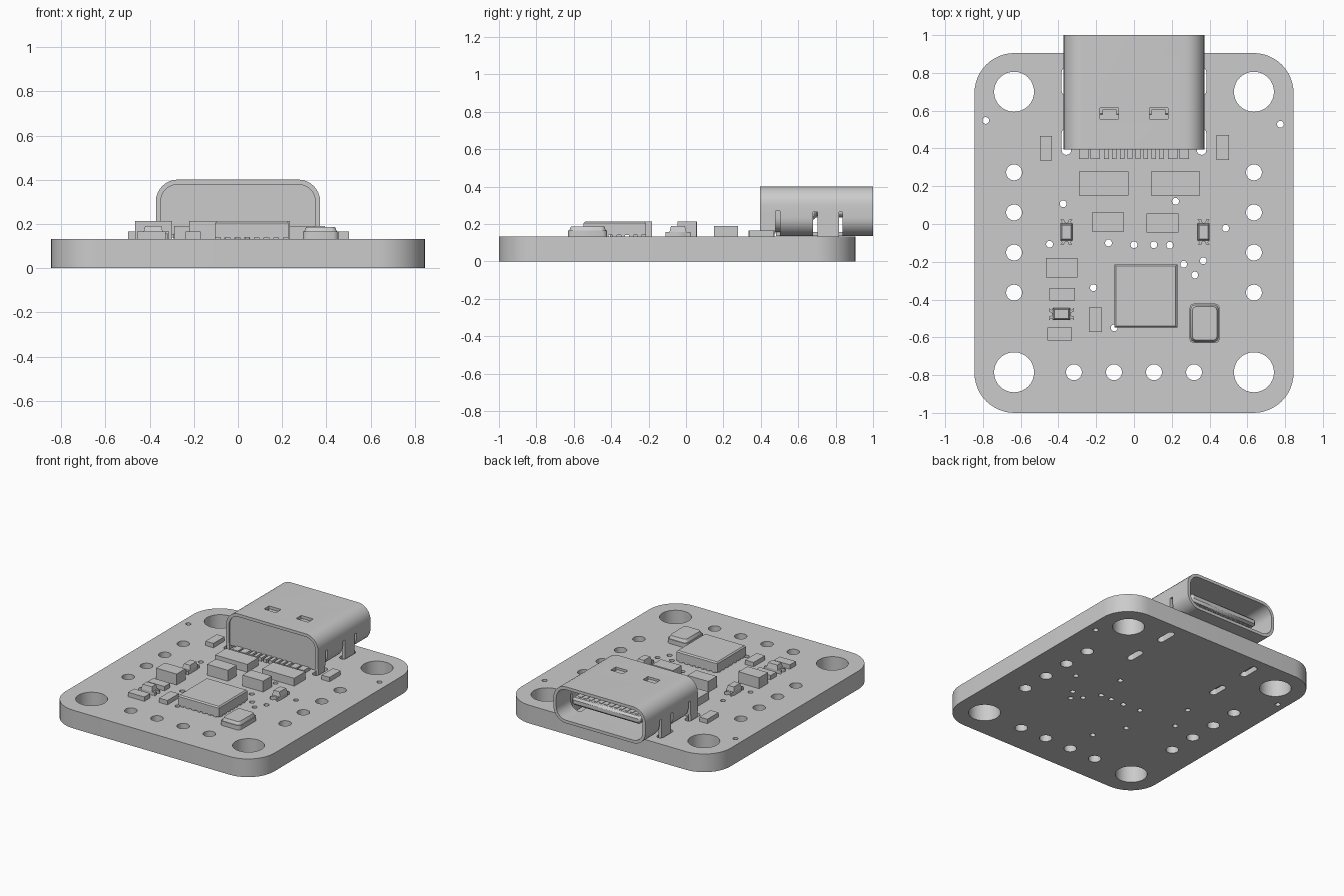
import bpy, bmesh, math
from mathutils import Matrix

cube = bpy.data.objects.get("Cube")
if cube:
    bpy.data.objects.remove(cube, do_unlink=True)

grey = bpy.data.materials.new("plain grey")
grey.use_nodes = True
grey.diffuse_color = (0.6, 0.6, 0.6, 1)
grey.node_tree.nodes["Principled BSDF"].inputs["Base Color"].default_value = (0.6, 0.6, 0.6, 1)

TOP = 0.133                      # upper face of the board


def finish(name, bm):
    """Turn a bmesh into a shaded grey object."""
    mesh = bpy.data.meshes.new(name)
    bmesh.ops.recalc_face_normals(bm, faces=bm.faces)
    bm.to_mesh(mesh)
    bm.free()
    ob = bpy.data.objects.new(name, mesh)
    bpy.context.collection.objects.link(ob)
    mesh.materials.append(grey)
    return ob


def add_box(bm, x, y, z, taper=0.0):
    """Box from (min, max) ranges; taper pulls the top edges inward."""
    verts = bmesh.ops.create_cube(bm, size=1)["verts"]
    for v in verts:
        up = v.co.z > 0
        for i, (lo, hi) in enumerate((x, y, z)):
            inset = taper if up and i < 2 else 0
            v.co[i] = hi - inset if v.co[i] > 0 else lo + inset


def boxes(name, specs):
    bm = bmesh.new()
    for s in specs:
        add_box(bm, *s)
    return finish(name, bm)


def around(c, half):
    return (c - half, c + half)


def rounded(cx, cy, w, h, r, seg=8):
    """Outline of a rounded rectangle; a full radius gives a circle or slot."""
    pts = []
    for k, (sx, sy) in enumerate(((1, 1), (-1, 1), (-1, -1), (1, -1))):
        for i in range(seg + 1):
            a = (k + i / seg) * math.pi / 2
            p = (cx + sx * (w / 2 - r) + r * math.cos(a), cy + sy * (h / 2 - r) + r * math.sin(a))
            if not pts or math.dist(p, pts[-1]) > 1e-4:
                pts.append(p)
    if math.dist(pts[0], pts[-1]) < 1e-4:
        pts.pop()
    return pts


def extrude(name, outlines, lo, hi, along_y=False):
    """Fill outlines (inner ones become holes) and extrude between lo and hi."""
    cu = bpy.data.curves.new(name, 'CURVE')
    cu.dimensions, cu.fill_mode, cu.extrude = '2D', 'BOTH', (hi - lo) / 2
    for pts in outlines:
        sp = cu.splines.new('POLY')
        sp.points.add(len(pts) - 1)
        for p, q in zip(sp.points, pts):
            p.co = (q[0], q[1], 0, 1)
        sp.use_cyclic_u = True
    tmp = bpy.data.objects.new(name + " outline", cu)
    bpy.context.collection.objects.link(tmp)
    bpy.context.view_layer.update()
    bm = bmesh.new()
    source = tmp.evaluated_get(bpy.context.evaluated_depsgraph_get())
    bm.from_mesh(source.to_mesh())
    source.to_mesh_clear()
    bpy.data.objects.remove(tmp)
    bmesh.ops.remove_doubles(bm, verts=bm.verts, dist=1e-5)
    mid = (lo + hi) / 2
    if along_y:
        bm.transform(Matrix.Translation((0, mid, 0)) @ Matrix.Rotation(math.pi / 2, 4, 'X'))
    else:
        bm.transform(Matrix.Translation((0, 0, mid)))
    return finish(name, bm)


# Circuit board with mounting holes, pin holes, vias and connector slots
outlines = [rounded(0, -0.0475, 1.69, 1.905, 0.212, 12)]
holes = [(s * 0.635, y, 0.106) for s in (-1, 1) for y in (-0.785, 0.7)]
holes += [(s * 0.635, 0.273 - i * 0.212, 0.042) for s in (-1, 1) for i in range(4)]
holes += [(-0.318 + i * 0.212, -0.785, 0.042) for i in range(4)]
vias = [(-.785, .548), (.775, .528), (-.375, .107), (.22, .12), (-.447, -.107), (-.135, -.1),
        (0, -.11), (.105, -.11), (.19, -.112), (.485, -.022), (.263, -.213), (.367, -.195),
        (.322, -.27), (-.215, -.337), (-.105, -.55)]
holes += [(x, y, 0.018) for x, y in vias]
outlines += [rounded(x, y, 2 * r, 2 * r, r, 8) for x, y, r in holes]
outlines += [rounded(s * 0.358, y, 0.05, h, 0.025, 5)
             for s in (-1, 1) for y, h in ((0.436, 0.14), (0.755, 0.15))]
board = extrude("circuit_board", outlines, 0, TOP)

# Connector shell: hollow rounded tube with openings around its legs
shell = extrude("connector_shell", [rounded(0, 0.268, 0.744, 0.266, 0.1),
                                    rounded(0, 0.268, 0.70, 0.222, 0.078)], 0.395, 1.0, True)
cuts = [((-0.5, 0.5), (0.3, 0.48), (0.05, 0.26))]
for s in (-1, 1):
    side = around(s * 0.4, 0.13)
    cuts += [(side, (0.479, 0.503), (0.05, 0.27)), (side, (0.68, 0.838), (0.05, 0.265)),
             (around(s * 0.13, 0.049), around(0.585, 0.03), (0.33, 0.45))]
cutter = boxes("shell_cutter", cuts)
cutter.hide_render = True
mod = shell.modifiers.new("openings", 'BOOLEAN')
mod.operation, mod.object, mod.solver = 'DIFFERENCE', cutter, 'EXACT'
mod.use_self = True
bpy.context.view_layer.objects.active = shell
bpy.ops.object.modifier_apply(modifier="openings")
bpy.data.objects.remove(cutter, do_unlink=True)

# Legs of the shell, reaching into the board slots
legs = []
for s in (-1, 1):
    x = around(s * 0.361, 0.011)
    legs += [(x, (0.395, 0.479), (0.165, 0.262)), (x, (0.40, 0.472), (0.03, 0.165)),
             (x, (0.703, 0.817), (0.03, 0.268))]
boxes("connector_legs", legs)

# Spring tabs seen in the two roof windows
boxes("spring_tabs", [(around(s * 0.13, 0.038), (0.54, 0.607), (0.365, 0.385)) for s in (-1, 1)])

# Insulating body that closes the rear, with the tongue in the mouth
body = rounded(0, 0.268, 0.70, 0.222, 0.078)
body = [(x, z if z > 0.268 else 0.15) for x, z in body]
extrude("connector_back", [body], 0.405, 0.478, True)
extrude("connector_insulator", [rounded(0, 0.268, 0.70, 0.222, 0.078)], 0.478, 0.58, True)
tongue = boxes("connector_tongue", [((-0.29, 0.29), (0.57, 0.70), (0.225, 0.311)),
                                    ((-0.278, 0.278), (0.69, 0.93), (0.24, 0.296))])
bev = tongue.modifiers.new("soft edges", 'BEVEL')
bev.width, bev.segments = 0.015, 1
boxes("tongue_contacts", [(around((i - 5.5) * 0.0416, 0.011), (0.69, 0.90), (0.236, 0.30))
                          for i in range(12)])

# Solder pins behind the connector
pins = [(s * x, 0.025) for s in (-1, 1) for x in (0.267, 0.204)]
pins += [((i - 3.5) * 0.0416, 0.0125) for i in range(8)]
boxes("connector_pins", [(around(x, h), (0.343, 0.42), (TOP, 0.158)) for x, h in pins])

# Plain chip components: centre, half sizes and top height
chips = [(-.466, .40, .032, .065, .165), (.47, .405, .032, .065, .165),
         (-.16, .214, .13, .064, .19), (.22, .214, .13, .064, .19),
         (-.138, .01, .084, .05, .213), (.151, .005, .084, .05, .213),
         (-.382, -.232, .083, .051, .213), (-.38, -.372, .068, .033, .165),
         (-.392, -.582, .065, .034, .165), (-.204, -.507, .034, .066, .165)]
for i, (x, y, w, h, z) in enumerate(chips):
    boxes(f"chip_{i + 1}", [(around(x, w), around(y, h), (TOP, z))])


# Indicator lamps: notched base plate with a tapered lens
def lamp(name, cx, cy, turned):
    w, l = 0.032, 0.066
    flip = lambda p: (cx + p[1], cy + p[0]) if turned else (cx + p[0], cy + p[1])
    quarter = [(w, 0), (w, l - 0.022), (w - 0.01, l - 0.012), (w, l), (0.013, l),
               (0.008, l - 0.014), (0, l - 0.018)]
    half = quarter + [(-x, y) for x, y in quarter[-2::-1]]
    ring = half + [(-x, -y) for x, y in half[1:-1]]
    extrude(name + "_base", [[flip(p) for p in ring]], TOP, 0.157)
    a, b = (0.045, w) if turned else (w, 0.045)
    boxes(name + "_lens", [(around(cx, a), around(cy, b), (0.157, 0.19), 0.008)])


lamp("left_lamp", 0.369, -0.043, False)
lamp("right_lamp", -0.358, -0.043, False)
lamp("front_lamp", -0.384, -0.477, True)

# Square processor with pads peeking out underneath
px, py, ph = 0.063, -0.381, 0.166
boxes("processor", [(around(px, ph), around(py, ph), (0.14, 0.205)),
                    (around(px, ph), around(py, ph), (0.205, 0.214), 0.008)])
pads = []
for i in range(7):
    d = (i - 3) * 0.044
    for s in (-1, 1):
        pads += [(around(px + d, 0.011), around(py + s * (ph - 0.02), 0.02), (TOP, 0.146)),
                 (around(px + s * (ph - 0.02), 0.02), around(py + d, 0.011), (TOP, 0.146))]
boxes("processor_pads", pads)

# Crystal can: chamfered base and a tapered lid
extrude("crystal_base", [rounded(0.374, -0.526, 0.16, 0.208, 0.022, 2)], TOP, 0.165)
lid = extrude("crystal_lid", [rounded(0.374, -0.526, 0.148, 0.196, 0.022, 2)], 0.165, 0.187)
for v in lid.data.vertices:
    if v.co.z > 0.18:
        v.co.x = 0.374 + (v.co.x - 0.374) * 0.88
        v.co.y = -0.526 + (v.co.y + 0.526) * 0.91

# Smooth the curved walls and keep the edges crisp
bpy.ops.object.select_all(action='DESELECT')
for ob in bpy.context.scene.objects:
    if ob.type == 'MESH' and ob.name.startswith(("circuit_board", "connector")):
        ob.select_set(True)
        bpy.context.view_layer.objects.active = ob
bpy.ops.object.shade_smooth_by_angle()
